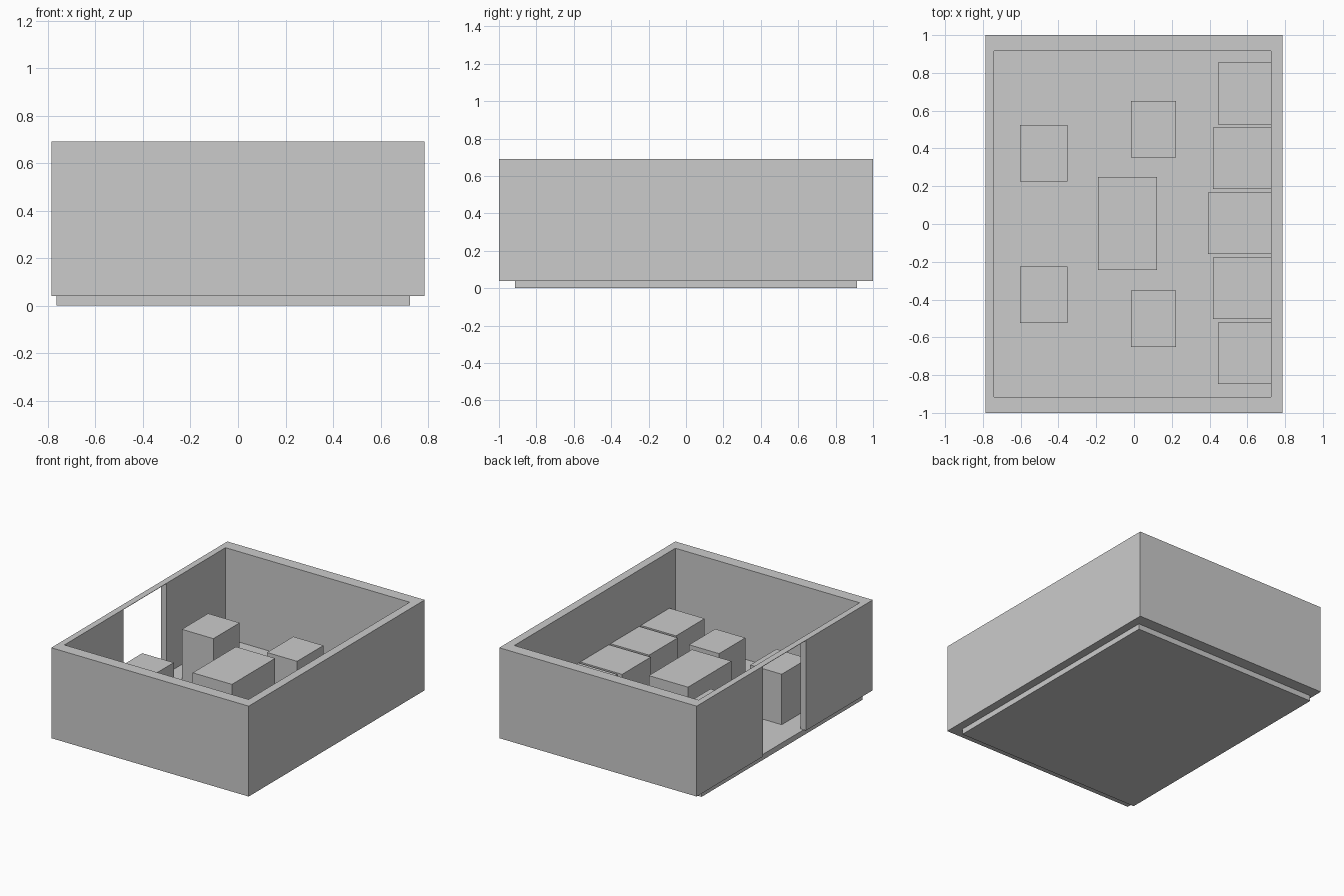
import bpy

if "Cube" in bpy.data.objects:
    bpy.data.objects.remove(bpy.data.objects["Cube"])


def box(name, x0, x1, y0, y1, z0, z1):
    """Axis-aligned box from its extents."""
    bpy.ops.mesh.primitive_cube_add(
        size=1, location=((x0 + x1) / 2, (y0 + y1) / 2, (z0 + z1) / 2))
    ob = bpy.context.object
    ob.name = name
    ob.scale = (x1 - x0, y1 - y0, z1 - z0)
    bpy.ops.object.transform_apply(location=False, rotation=False, scale=True)
    return ob


def cut(target, cutter):
    """Subtract the cutter, then discard it."""
    cutter.hide_render = True
    mod = target.modifiers.new("cut", 'BOOLEAN')
    mod.operation = 'DIFFERENCE'
    mod.solver = 'EXACT'
    mod.object = cutter
    bpy.context.view_layer.objects.active = target
    bpy.ops.object.modifier_apply(modifier=mod.name)
    bpy.data.objects.remove(cutter)


FLOOR = 0.04
TOP = 0.69

# Floor slab
box("floor", -0.765, 0.725, -0.915, 0.915, 0, FLOOR)

# Walls: open-topped shell with a doorway in the left side, thin strip left above
walls = box("walls", -0.785, 0.785, -1, 1, FLOOR, TOP)
cut(walls, box("room_cutter", -0.74, 0.725, -0.915, 0.915, -0.1, 0.9))
cut(walls, box("door_cutter", -0.9, -0.6, -0.243, 0.247, -0.1, TOP - 0.003))

# Central block
box("center_block", -0.19, 0.122, -0.243, 0.248, FLOOR, 0.38)

# Tall and low side blocks, in pairs front and back
for side, s in (("back", 1), ("front", -1)):
    ya, yb = sorted((0.225 * s, 0.523 * s))
    box("tall_block_" + side, -0.604, -0.353, ya, yb, FLOOR, 0.403)
    ya, yb = sorted((0.353 * s, 0.651 * s))
    box("low_block_" + side, -0.016, 0.223, ya, yb, FLOOR, 0.345)

# Curved row of blocks along the right wall
row_front = (0.445, 0.418, 0.392, 0.418, 0.445)
for i, x in enumerate(row_front):
    yc = (i - 2) * 0.344 + 0.003
    box(f"row_block_{i + 1}", x, 0.725, yc - 0.163, yc + 0.163, FLOOR, 0.285)
